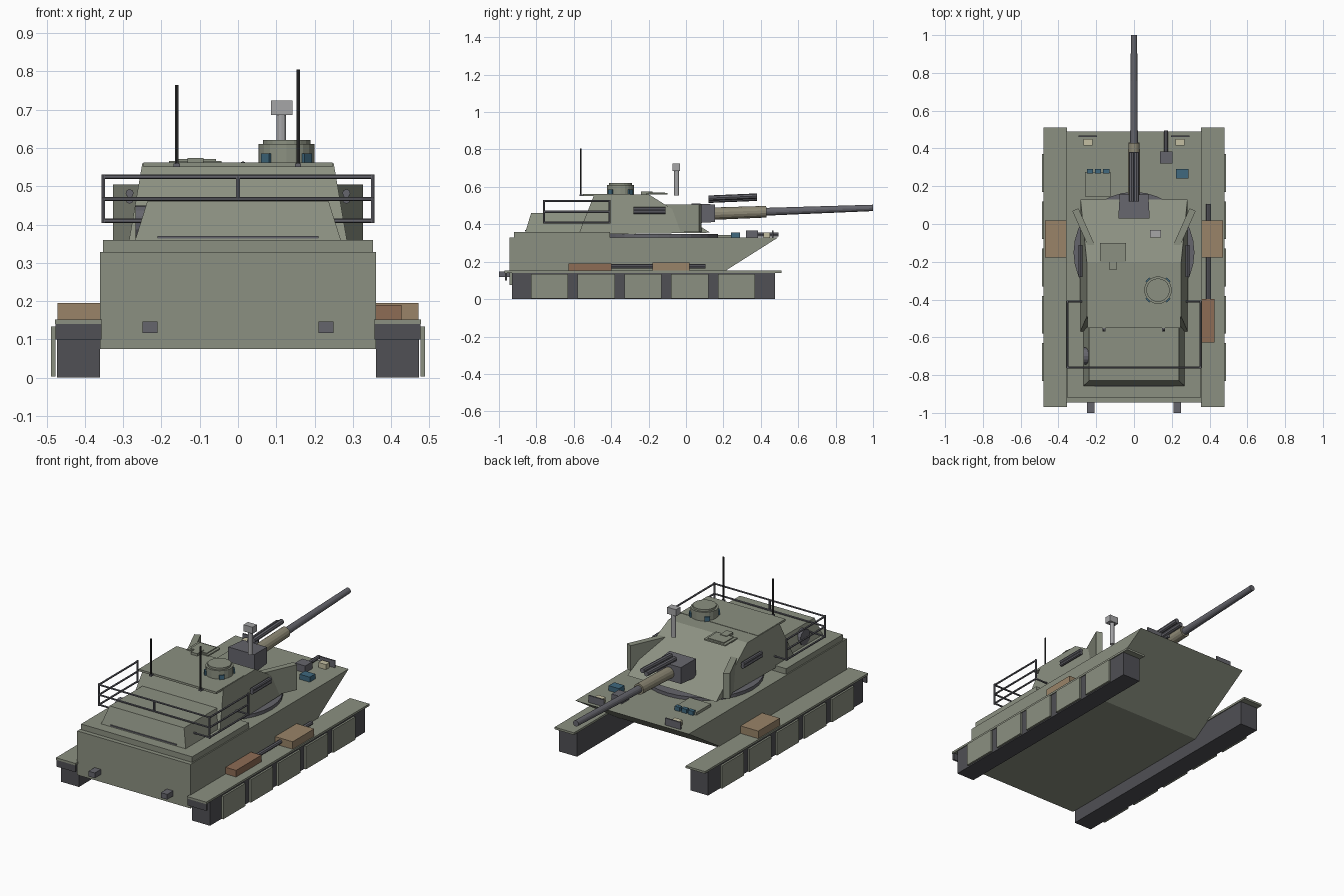
import bpy, bmesh, math
from mathutils import Vector

if "Cube" in bpy.data.objects:
    bpy.data.objects.remove(bpy.data.objects["Cube"])


def mat(name, r, g, b):
    m = bpy.data.materials.new(name)
    m.diffuse_color = (r, g, b, 1)
    m.use_nodes = True
    m.node_tree.nodes["Principled BSDF"].inputs["Base Color"].default_value = m.diffuse_color
    return m


ARMOR = mat("armor_green", 0.26, 0.28, 0.22)
TRACK = mat("track_dark", 0.08, 0.08, 0.09)
STEEL = mat("gun_steel", 0.13, 0.13, 0.15)
SLEEVE = mat("sleeve_tan", 0.27, 0.25, 0.18)
TAN = mat("stowage_tan", 0.32, 0.23, 0.14)
RUST = mat("stowage_rust", 0.27, 0.15, 0.09)
GLASS = mat("glass_blue", 0.05, 0.14, 0.21)
LAMP = mat("lamp_cream", 0.55, 0.52, 0.36)
LIGHT = mat("sight_grey", 0.38, 0.38, 0.39)
BLACK = mat("antenna_black", 0.03, 0.03, 0.03)


def finish(name, bm, m):
    bmesh.ops.recalc_face_normals(bm, faces=bm.faces)
    me = bpy.data.meshes.new(name)
    bm.to_mesh(me)
    bm.free()
    me.materials.append(m)
    ob = bpy.data.objects.new(name, me)
    bpy.context.collection.objects.link(ob)
    return ob


def box(name, x, y, z, m=ARMOR, turn=0):
    """Box from (min, max) ranges, optionally turned about its own z axis."""
    bm = bmesh.new()
    bmesh.ops.create_cube(bm, size=1)
    for v in bm.verts:
        v.co = Vector((v.co.x * (x[1] - x[0]), v.co.y * (y[1] - y[0]), v.co.z * (z[1] - z[0])))
    ob = finish(name, bm, m)
    ob.location = [(a + b) / 2 for a, b in (x, y, z)]
    ob.rotation_euler.z = turn
    return ob


def tube(name, a, b, r1, r2=None, m=STEEL, sides=12):
    """Cylinder or cone between two points."""
    a, b = Vector(a), Vector(b)
    bm = bmesh.new()
    bmesh.ops.create_cone(bm, cap_ends=True, segments=sides, radius1=r1,
                          radius2=r1 if r2 is None else r2, depth=(b - a).length)
    ob = finish(name, bm, m)
    ob.location = (a + b) / 2
    ob.rotation_euler = (b - a).to_track_quat('Z', 'Y').to_euler()
    return ob


def slab(name, profile, m=ARMOR):
    """Side profile of (y, z, half width) points spanned across x."""
    bm = bmesh.new()
    rows = [[bm.verts.new((s * w, y, z)) for y, z, w in profile] for s in (-1, 1)]
    n = len(profile)
    for row in rows:
        bm.faces.new(row)
    for i in range(n):
        j = (i + 1) % n
        bm.faces.new((rows[0][i], rows[0][j], rows[1][j], rows[1][i]))
    return finish(name, bm, m)


def span(s, a, b):
    return tuple(sorted((s * a, s * b)))


# Hull
slab("hull", [(-0.945, 0.075, 0.36), (0.09, 0.075, 0.36), (0.49, 0.328, 0.36), (-0.945, 0.328, 0.36)])
box("engine_deck", (-0.353, 0.353), (-0.92, -0.405), (0.325, 0.36))
tube("turret_ring", (0, -0.15, 0.325), (0, -0.15, 0.347), 0.32, m=STEEL, sides=32)

# Running gear, fenders and parts on both sides
for s, side in ((-1, "left"), (1, "right")):
    box(f"{side}_track", span(s, 0.36, 0.473), (-0.93, 0.475), (0, 0.14), TRACK)
    box(f"{side}_fender", span(s, 0.355, 0.478), (-0.97, 0.51), (0.14, 0.152))
    box(f"{side}_mud_flap", span(s, 0.357, 0.476), (-0.967, -0.957), (0.10, 0.14), TRACK)
    for i in range(5):
        y = -0.73 + 0.25 * i
        box(f"{side}_skirt_{i}", span(s, 0.477, 0.488), (y - 0.1, y + 0.1), (0.003, 0.134))
    box(f"{side}_fender_box", span(s, 0.357, 0.472), (-0.178, 0.018), (0.152, 0.195), TAN)
    box(f"{side}_tow_hook", span(s, 0.21, 0.25), (-1.0, -0.94), (0.117, 0.147), STEEL)
    box(f"{side}_headlight", span(s, 0.22, 0.268), (0.415, 0.45), (0.328, 0.357), LAMP)
    box(f"{side}_lamp_guard", span(s, 0.195, 0.293), (0.46, 0.468), (0.328, 0.368), STEEL)
    # Angled cheek plate
    box(f"{side}_cheek_plate", span(s, 0.25, 0.285), (-0.125, 0.085), (0.36, 0.505), turn=-s * 0.42)
    for i, z in enumerate((0.465, 0.482)):
        tube(f"{side}_launcher_{i}", (s * 0.283, -0.28, z), (s * 0.283, -0.11, z), 0.0105, sides=8)

# Stowage on the right fender
box("tool_box", (0.358, 0.427), (-0.627, -0.397), (0.152, 0.19), RUST)
tube("tow_bar", (0.393, -0.4, 0.175), (0.393, 0.105, 0.175), 0.012, sides=8)

# Front deck: driver hatch, periscopes, hull gun
box("driver_hatch", (-0.26, -0.125), (0.145, 0.275), (0.328, 0.344))
for i, x in enumerate((-0.232, -0.19, -0.147)):
    box(f"driver_periscope_{i}", (x - 0.016, x + 0.016), (0.268, 0.29), (0.328, 0.352), GLASS)
box("front_sight_block", (0.223, 0.288), (0.24, 0.29), (0.328, 0.357), GLASS)
box("hull_gun_mount", (0.138, 0.203), (0.32, 0.385), (0.328, 0.368), STEEL)
tube("hull_gun_barrel", (0.17, 0.38, 0.346), (0.17, 0.495, 0.346), 0.011, sides=8)

# Turret body, roof plate and bustle
slab("turret", [(-0.575, 0.345, 0.287), (0.13, 0.355, 0.283), (-0.2, 0.56, 0.25), (-0.49, 0.56, 0.25)])
box("roof_plate", (-0.247, 0.247), (-0.55, -0.3), (0.55, 0.562))
slab("bustle", [(-0.86, 0.355, 0.27), (-0.5, 0.355, 0.27), (-0.5, 0.46, 0.237), (-0.828, 0.46, 0.237)])
box("bustle_seam", (-0.21, 0.21), (-0.861, -0.85), (0.364, 0.37), STEEL)
tube("bustle_vent", (-0.23, -0.70, 0.405), (-0.268, -0.70, 0.405), 0.045, m=STEEL, sides=16)

# Main gun, elevated slightly
slab("mantlet", [(0.03, 0.405, 0.083), (0.155, 0.412, 0.076), (0.155, 0.506, 0.076), (0.03, 0.512, 0.083)], STEEL)


def gun_point(y):
    return (0, y, 0.457 + 0.036 * (y - 0.15))


tube("gun_sleeve", gun_point(0.14), gun_point(0.43), 0.033, 0.031, SLEEVE, 14)
tube("gun_barrel", gun_point(0.4), gun_point(1.0), 0.021, 0.017, STEEL, 14)
for i, (x, z) in enumerate(((-0.013, 0.533), (0.013, 0.545))):
    tube(f"coaxial_tube_{i}", (x, 0.12, z - 0.005), (x, 0.38, z + 0.006), 0.014, sides=8)

# Commander cupola with four periscopes
cx, cy = 0.127, -0.35
tube("cupola", (cx, cy, 0.555), (cx, cy, 0.61), 0.073, m=ARMOR, sides=20)
tube("cupola_lid", (cx, cy, 0.61), (cx, cy, 0.621), 0.062, m=ARMOR, sides=20)
for i in range(4):
    a = math.pi / 4 + i * math.pi / 2
    px, py = cx + 0.068 * math.cos(a), cy + 0.068 * math.sin(a)
    box(f"cupola_periscope_{i}", (px - 0.012, px + 0.012), (py - 0.014, py + 0.014), (0.56, 0.586), GLASS, a)

# Loader hatch
box("loader_hatch", (-0.18, -0.043), (-0.21, -0.1), (0.558, 0.566))
box("loader_hatch_lid", (-0.163, -0.058), (-0.2, -0.112), (0.566, 0.571))
box("loader_hatch_hinge", (-0.132, -0.09), (-0.24, -0.18), (0.558, 0.574))

# Sight mast and antennas
tube("sight_mast", (0.113, -0.05, 0.555), (0.113, -0.05, 0.69), 0.013, m=LIGHT)
box("sight_head", (0.086, 0.142), (-0.072, -0.032), (0.686, 0.724), LIGHT)
for x, top in ((-0.16, 0.765), (0.157, 0.805)):
    tube("antenna", (x, -0.563, 0.553), (x, -0.563, top), 0.005, m=BLACK, sides=6)
    box("antenna_mount", (x - 0.008, x + 0.008), (-0.57, -0.545), (0.551, 0.56), STEEL)

# Stowage rails around the bustle
R = 0.0055
for z in (0.525, 0.467):
    tube("rear_rail", (-0.355, -0.76, z), (0.355, -0.76, z), R, sides=6)
for s in (-1, 1):
    for z in (0.525, 0.467, 0.41):
        tube("side_rail", (s * 0.352, -0.76, z), (s * 0.352, -0.41, z), R, sides=6)
    for y in (-0.76, -0.41):
        tube("rail_post", (s * 0.352, y, 0.404), (s * 0.352, y, 0.531), R, sides=6)
    tube("rail_bracket", (s * 0.352, -0.41, 0.41), (s * 0.26, -0.41, 0.41), R, sides=6)
    tube("rear_rail_bracket", (s * 0.352, -0.76, 0.41), (s * 0.24, -0.76, 0.41), R, sides=6)
tube("rear_rail_post", (0, -0.76, 0.467), (0, -0.76, 0.525), R, sides=6)
